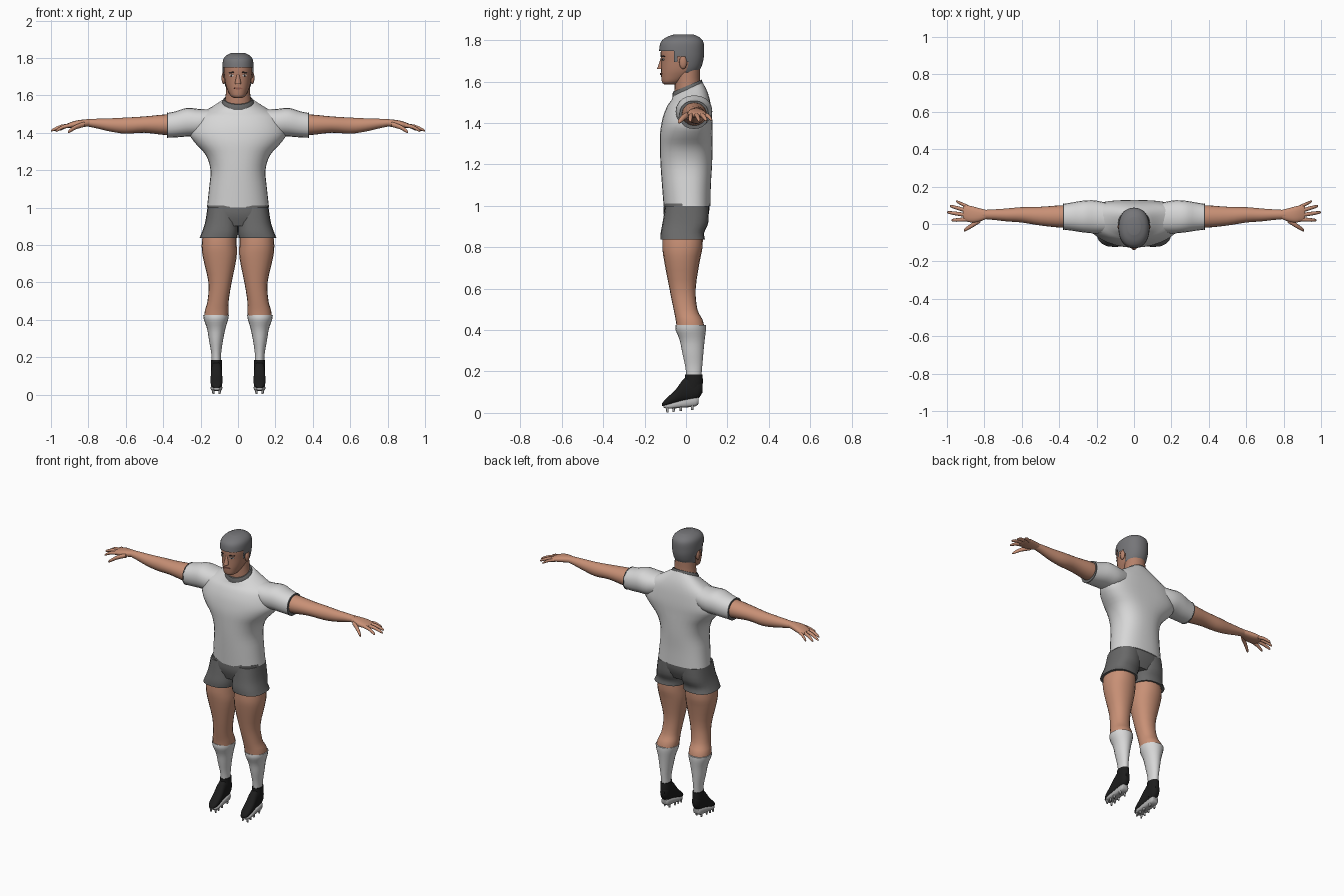
import bpy, bmesh, math
from mathutils import Vector

cube = bpy.data.objects.get("Cube")
if cube:
    bpy.data.objects.remove(cube, do_unlink=True)


def material(name, r, g, b):
    m = bpy.data.materials.new(name)
    m.use_nodes = True
    m.diffuse_color = (r, g, b, 1)
    m.node_tree.nodes["Principled BSDF"].inputs["Base Color"].default_value = (r, g, b, 1)
    return m


WHITE = material("white cloth", .68, .68, .68)
GREY = material("grey cloth", .14, .14, .14)
HAIR = material("grey hair", .18, .18, .19)
SKIN = material("skin", .58, .28, .18)
FACE = material("face skin", .46, .22, .145)
LIP = material("lips", .30, .11, .08)
DARK = material("dark brown", .03, .02, .018)
BLACK = material("black leather", .012, .012, .012)
SOLE = material("pale sole", .45, .45, .45)


def finish(name, bm, mat, mirror=False, angle=50):
    bmesh.ops.recalc_face_normals(bm, faces=bm.faces)
    me = bpy.data.meshes.new(name)
    bm.to_mesh(me)
    bm.free()
    me.materials.append(mat)
    me.shade_smooth()
    me.set_sharp_from_angle(angle=math.radians(angle))
    ob = bpy.data.objects.new(name, me)
    bpy.context.collection.objects.link(ob)
    if mirror:
        mod = ob.modifiers.new("mirror", "MIRROR")
        mod.use_mirror_merge = False
    return ob


def refine(rows, sub):
    """Catmull-Rom interpolation between cross-section rows."""
    out = []
    for i in range(len(rows) - 1):
        p0, p1, p2, p3 = (rows[min(max(i + k, 0), len(rows) - 1)] for k in (-1, 0, 1, 2))
        for s in range(sub):
            t = s / sub
            out.append([b + .5 * t * (c - a + t * (2*a - 5*b + 4*c - d + t * (3*(b - c) + d - a)))
                        for a, b, c, d in zip(p0, p1, p2, p3)])
    return out + [list(rows[-1])]


def tube(name, rows, mat, axis="z", n=20, sub=3, p=2.0, mirror=False, bend=0, keep=None):
    """Loft through rows of (position, a0, a1, b0, b1, tilt)."""
    bm = bmesh.new()
    rings = []
    for row in refine(rows, sub):
        t, a0, a1, b0, b1 = row[:5]
        tilt = row[5] if len(row) > 5 else 0
        ring = []
        for k in range(n):
            th = 2 * math.pi * k / n
            c, s = math.cos(th), math.sin(th)
            a = (a0 + a1) / 2 + (a1 - a0) / 2 * math.copysign(abs(c) ** (2 / p), c)
            b = (b0 + b1) / 2 + (b1 - b0) / 2 * math.copysign(abs(s) ** (2 / p), s)
            b += bend * a * a
            q = t + tilt * b
            ring.append(bm.verts.new({"z": (a, b, q), "x": (q, a, b), "y": (a, q, b)}[axis]))
        rings.append(ring)
    for r0, r1 in zip(rings, rings[1:]):
        for k in range(n):
            bm.faces.new((r0[k], r0[(k + 1) % n], r1[(k + 1) % n], r1[k]))
    bm.faces.new(rings[0])
    bm.faces.new(rings[-1])
    if keep:
        drop = [f for f in bm.faces if not keep(f.calc_center_median())]
        bmesh.ops.delete(bm, geom=drop, context="FACES")
    return finish(name, bm, mat, mirror)


def blob(name, centre, size, mat, mirror=False):
    bm = bmesh.new()
    bmesh.ops.create_uvsphere(bm, u_segments=12, v_segments=8, radius=1)
    bmesh.ops.scale(bm, vec=size, verts=bm.verts)
    bmesh.ops.translate(bm, vec=centre, verts=bm.verts)
    return finish(name, bm, mat, mirror)


def sym(t, w, b0, b1, tilt=0):
    return (t, -w, w, b0, b1, tilt)


# Shirt body, sleeves, cuffs and collar
tube("shirt_body", [
    sym(1.0, .166, -.108, .118), sym(1.1, .155, -.116, .12), sym(1.2, .147, -.123, .126),
    sym(1.28, .172, -.126, .128), sym(1.34, .225, -.126, .128), sym(1.39, .258, -.12, .128),
    sym(1.44, .25, -.108, .125), sym(1.49, .22, -.088, .118, .05),
    sym(1.525, .15, -.07, .105, .2), sym(1.56, .082, -.06, .08, .45)],
    WHITE, n=32, p=2.3, bend=.4)
tube("sleeves", [
    (.1, -.04, .1, 1.42, 1.525), (.2, -.05, .125, 1.385, 1.526), (.27, -.045, .125, 1.38, 1.533),
    (.33, -.036, .115, 1.375, 1.515), (.378, -.03, .107, 1.373, 1.505)],
    WHITE, axis="x", p=2.2, mirror=True)
tube("sleeve_cuffs", [(.374, -.032, .109, 1.371, 1.507), (.38, -.032, .109, 1.371, 1.507)],
     GREY, axis="x", sub=1, p=2.2, mirror=True)
tube("collar", [sym(1.548, .086, -.066, .082, .42), sym(1.562, .084, -.066, .08, .42),
                sym(1.577, .075, -.062, .076, .42)], GREY, n=24, sub=2)

# Shorts
tube("shorts_hips", [sym(1.012, .162, -.106, .113), sym(.96, .166, -.108, .11),
                     sym(.9, .15, -.09, .085)], GREY, n=28, p=2.4)
tube("shorts_legs", [
    (1.0, .002, .163, -.1, .108), (.92, .0, .176, -.113, .108),
    (.87, .0, .192, -.122, .088), (.837, .003, .206, -.123, .092)],
    GREY, p=2.5, mirror=True)

# Legs, socks
tube("legs", [
    (.88, .008, .185, -.11, .08), (.8, .007, .194, -.114, .08), (.73, .008, .187, -.105, .066),
    (.6, .034, .158, -.08, .047), (.5, .05, .163, -.06, .055), (.45, .05, .177, -.05, .08),
    (.41, .052, .182, -.045, .09)], SKIN, p=2.2, mirror=True)
tube("socks", [
    (.425, .049, .186, -.05, .096), (.4, .053, .182, -.05, .096), (.35, .068, .165, -.03, .09),
    (.29, .08, .155, -.018, .084), (.22, .09, .143, -.003, .078), (.15, .09, .14, .005, .072)],
    WHITE, mirror=True)

# Boots with soles and studs
tube("boot_shafts", [(.185, .086, .145, -.005, .08), (.13, .086, .145, -.008, .08),
                     (.08, .09, .14, -.01, .06)], BLACK, mirror=True)
tube("boot_feet", [
    (.08, .1, .13, .1, .145), (.055, .087, .143, .066, .17), (0, .086, .144, .055, .175),
    (-.05, .083, .147, .045, .112), (-.09, .086, .144, .035, .075),
    (-.115, .1, .13, .034, .048)], BLACK, axis="y", p=2.4, mirror=True)
tube("boot_soles", [
    (.06, .095, .135, .045, .075), (.045, .088, .142, .031, .075), (-.02, .086, .144, .025, .062),
    (-.08, .084, .146, .02, .045), (-.108, .1, .13, .025, .037)],
    SOLE, axis="y", p=3, sub=2, mirror=True)
for i, y in enumerate((-.09, -.06, -.025, .03)):
    for side, x in (("inner", .098), ("outer", .132)):
        low = .002 + .1 * (y + .09)
        tube(f"{side}_stud_{i + 1}", [(low, x - .005, x + .005, y - .005, y + .005),
                                      (.035, x - .008, x + .008, y - .008, y + .008)],
             SOLE, n=8, sub=1, mirror=True)

# Arms and hands
tube("arms", [
    (.3, -.015, .095, 1.395, 1.495), (.38, -.02, .1, 1.387, 1.498), (.5, -.008, .092, 1.4, 1.487),
    (.6, .008, .09, 1.395, 1.481), (.68, .014, .083, 1.406, 1.477), (.75, .022, .078, 1.422, 1.475),
    (.81, .027, .075, 1.435, 1.472)], SKIN, axis="x", mirror=True)
tube("palms", [
    (.79, .027, .075, 1.436, 1.472), (.83, .012, .085, 1.43, 1.47), (.87, .008, .096, 1.426, 1.464),
    (.905, .018, .1, 1.426, 1.452), (.915, .03, .09, 1.43, 1.446)],
    SKIN, axis="x", p=2.4, mirror=True)


def finger(name, base, tip, r):
    base, tip = Vector(base), Vector(tip)
    rows = []
    for t, k in ((0, 1), (.5, .95), (.9, .7), (1, .25)):
        c = base.lerp(tip, t) + Vector((0, 0, .008 * math.sin(math.pi * t)))
        rows.append((c.x, c.y - r * k, c.y + r * k, c.z - r * k, c.z + r * k))
    tube(name, rows, SKIN, axis="x", n=10, sub=2, mirror=True)


finger("thumbs", (.82, .022, 1.445), (.91, -.035, 1.402), .014)
finger("index_fingers", (.89, .025, 1.44), (.975, .02, 1.408), .011)
finger("middle_fingers", (.89, .047, 1.44), (1.0, .063, 1.41), .011)
finger("ring_fingers", (.89, .07, 1.44), (.985, .097, 1.412), .011)
finger("little_fingers", (.88, .088, 1.44), (.952, .122, 1.414), .010)

# Neck, head and hair shell
tube("neck", [sym(1.53, .078, -.055, .075, .3), sym(1.59, .067, -.055, .068, .2),
              sym(1.66, .062, -.05, .068)], FACE, n=24)
skull = [sym(1.586, .022, -.105, -.04), sym(1.597, .04, -.116, -.02), sym(1.63, .057, -.12, .035),
         sym(1.66, .067, -.12, .062), sym(1.7, .073, -.12, .076), sym(1.74, .076, -.122, .08),
         sym(1.78, .073, -.115, .078), sym(1.805, .057, -.09, .06), sym(1.82, .028, -.05, .03)]
head = tube("head", skull, FACE, n=28, sub=4, p=2.2)


def hairline(c):
    if c.y < -.062:
        return c.z > 1.748
    if c.y < -.036:
        return c.z > 1.695
    if c.y < .004:
        return c.z > 1.722
    return c.z > 1.632


shell = [sym(z + .007 * (z > 1.75), w + .007, b0 - .008, b1 + .007) for z, _, w, b0, b1, _ in skull]
tube("hair", shell, HAIR, n=40, sub=6, p=2.2, keep=hairline)
blob("ears", (.077, -.014, 1.692), (.011, .019, .032), FACE, mirror=True)

# Nose
bm = bmesh.new()
bmesh.ops.create_cone(bm, cap_ends=True, segments=8, radius1=.017, radius2=.007, depth=.055)
bmesh.ops.scale(bm, vec=(1, 1.1, 1), verts=bm.verts)
for v in bm.verts:
    v.co += Vector((0, -.113 - (.008 if v.co.z < 0 else 0), 1.689))
finish("nose", bm, FACE)

# Thin plates laid on the face
bpy.context.view_layer.update()


def plate(name, x, z, w, h, mat, roll=0, mirror=True):
    hit, loc, normal, _ = head.ray_cast(Vector((x, -1, z)), Vector((0, 1, 0)))
    bm = bmesh.new()
    bmesh.ops.create_cone(bm, cap_ends=True, segments=12, radius1=.5, radius2=.5, depth=.006)
    bmesh.ops.scale(bm, vec=(w, h, 1), verts=bm.verts)
    turn = normal.to_track_quat("Z", "Y").to_matrix()
    for v in bm.verts:
        a, b = v.co.x, v.co.y + roll * v.co.x
        v.co = loc + turn @ Vector((a, b, v.co.z))
    finish(name, bm, mat, mirror)


plate("eye_whites", .034, 1.706, .026, .010, WHITE)
plate("brows", .036, 1.722, .036, .008, DARK, roll=-.1)
plate("mouth", 0, 1.637, .05, .010, LIP, mirror=False)
for ob, x, z in (("pupils", .034, 1.706),):
    hit, loc, normal, _ = head.ray_cast(Vector((x, -1, z)), Vector((0, 1, 0)))
    blob(ob, loc + normal * .001, (.0065, .0045, .0055), DARK, mirror=True)
